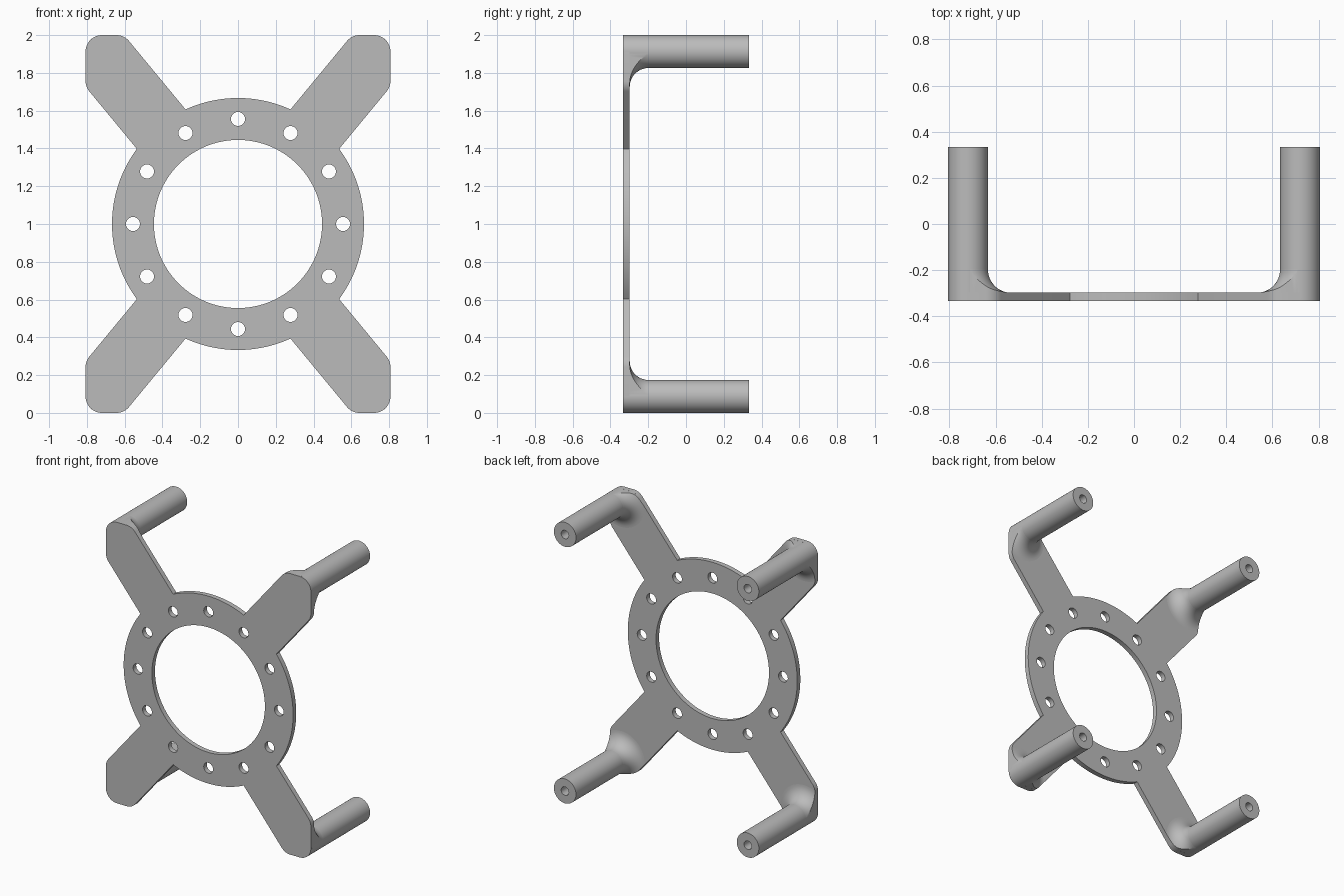
import bpy, bmesh
from math import pi, cos, sin, tan, radians
from mathutils import Matrix, Vector

if "Cube" in bpy.data.objects:
    bpy.data.objects.remove(bpy.data.objects["Cube"])

RING_R, BORE_R, BOLT_R, HOLE_R = 0.667, 0.445, 0.556, 0.037
POST_R, FILLET = 0.087, 0.1
FRONT, PLATE_BACK, BACK = -0.333, -0.298, 0.333
HALF_X, HALF_Z = 0.807, 1.0
ARM_A, ARM_B, SLOPE = radians(36.6), radians(65.4), 1.21
POST = Vector((HALF_X - POST_R, HALF_Z - POST_R))

grey = bpy.data.materials.new("plain grey")
grey.use_nodes = True
grey.diffuse_color = (0.5, 0.5, 0.5, 1)
grey.node_tree.nodes["Principled BSDF"].inputs["Base Color"].default_value = (0.5, 0.5, 0.5, 1)


def arc(r, a, b, n):
    return [Vector((r * cos(a + (b - a) * i / n), r * sin(a + (b - a) * i / n))) for i in range(n + 1)]


def rounded(prev, corner, nxt, r, n=10):
    """Points of a corner replaced by a tangent arc."""
    d1, d2 = (prev - corner).normalized(), (nxt - corner).normalized()
    half = d1.angle(d2) / 2
    centre = corner + (d1 + d2).normalized() * (r / sin(half))
    start = corner + d1 * (r / tan(half)) - centre
    turn = pi - 2 * half
    return [centre + Matrix.Rotation(turn * i / n, 2) @ start for i in range(n + 1)]


def arm_outline(inset=0.0):
    """Upper left arm, anticlockwise, with three rounded corners."""
    p, q = arc(RING_R, ARM_A, ARM_B, 1)
    x, z = HALF_X - inset, HALF_Z - inset
    low = Vector((x, p.y + (x - p.x) * SLOPE))
    tip = Vector((x, z))
    high = Vector((q.x + (z - q.y) / SLOPE, z))
    return ([p] + rounded(p, low, tip, POST_R) + rounded(low, tip, high, POST_R)
            + rounded(tip, high, q, POST_R) + [q])


def make_object(name, mesh):
    mesh.materials.clear()
    mesh.materials.append(grey)
    ob = bpy.data.objects.new(name, mesh)
    ob.location.z = 1
    bpy.context.collection.objects.link(ob)
    return ob


def prism(name, loops, y0, y1):
    """Flat outline with holes, extruded from y0 to y1."""
    cu = bpy.data.curves.new(name, 'CURVE')
    cu.dimensions, cu.fill_mode, cu.extrude = '2D', 'BOTH', (y1 - y0) / 2
    for loop in loops:
        s = cu.splines.new('POLY')
        s.points.add(len(loop) - 1)
        for pt, v in zip(s.points, loop):
            pt.co = (v.x, v.y, 0, 1)
        s.use_cyclic_u = True
    tmp = bpy.data.objects.new(name + " outline", cu)
    bpy.context.collection.objects.link(tmp)
    dg = bpy.context.evaluated_depsgraph_get()
    mesh = bpy.data.meshes.new_from_object(tmp.evaluated_get(dg))
    bpy.data.objects.remove(tmp)
    mesh.transform(Matrix.Translation((0, (y0 + y1) / 2, 0)) @ Matrix.Rotation(pi / 2, 4, 'X'))
    bm = bmesh.new()
    bm.from_mesh(mesh)
    bmesh.ops.remove_doubles(bm, verts=bm.verts, dist=1e-5)
    bmesh.ops.recalc_face_normals(bm, faces=bm.faces)
    bm.to_mesh(mesh)
    bm.free()
    return make_object(name, mesh)


def lathe(name, profile, closed):
    """Spin a (radius, y) profile about the post axis."""
    bm = bmesh.new()
    vs = [bm.verts.new((POST.x + r, y, POST.y)) for r, y in profile]
    pairs = list(zip(vs, vs[1:])) + ([(vs[-1], vs[0])] if closed else [])
    edges = [bm.edges.new(e) for e in pairs]
    bmesh.ops.spin(bm, geom=vs + edges, cent=(POST.x, 0, POST.y), axis=(0, 1, 0),
                   angle=2 * pi, steps=64, use_merge=False)
    bmesh.ops.remove_doubles(bm, verts=bm.verts, dist=1e-5)
    bmesh.ops.recalc_face_normals(bm, faces=bm.faces)
    mesh = bpy.data.meshes.new(name)
    bm.to_mesh(mesh)
    bm.free()
    return make_object(name, mesh)


def four_corners(ob):
    m = ob.modifiers.new("mirror", 'MIRROR')
    m.use_axis = (True, False, True)
    m.use_mirror_merge = False


def finish(ob):
    """Apply modifiers and smooth the curved surfaces."""
    bpy.ops.object.select_all(action='DESELECT')
    ob.select_set(True)
    bpy.context.view_layer.objects.active = ob
    bpy.ops.object.convert(target='MESH')
    bpy.ops.object.shade_smooth_by_angle(angle=radians(30))


# Plate: ring with four arms, bore and bolt holes
quarter = arc(RING_R, 0, ARM_A, 16)[:-1] + arm_outline() + arc(RING_R, ARM_B, pi / 2, 12)[1:]
outline = []
for sx, sz in ((1, 1), (-1, 1), (-1, -1), (1, -1)):
    part = [Vector((v.x * sx, v.y * sz)) for v in quarter]
    outline += (part if sx * sz > 0 else part[::-1])[:-1]
holes = [arc(BORE_R, 0, 2 * pi, 96)[:-1]]
for i in range(12):
    c = arc(BOLT_R, i * pi / 6, 0, 1)[0]
    holes.append([c + v for v in arc(HOLE_R, 0, 2 * pi, 24)[:-1]])
plate = prism("mounting_plate", [outline] + holes, FRONT, PLATE_BACK)
finish(plate)

# Posts with a blind screw hole in the back end
posts = lathe("posts", [(0, FRONT + 0.01), (POST_R, FRONT + 0.01), (POST_R, BACK),
                        (0.03, BACK), (0.03, BACK - 0.2), (0, BACK - 0.2)], False)
four_corners(posts)
finish(posts)

# Fillets blending posts into the arms, trimmed to the arm outline
reach = POST_R + FILLET
curve = [(reach - FILLET * sin(a), PLATE_BACK + FILLET * (1 - cos(a)))
         for a in (pi / 2 * i / 12 for i in range(13))]
base = PLATE_BACK - 0.003
fillets = lathe("post_fillets", [(0.06, base), (reach, base)] + curve
                + [(0.06, PLATE_BACK + FILLET)], True)
cutter = prism("fillet_trim", [arm_outline(0.0005)], FRONT, 0)
cutter.hide_render = True
trim = fillets.modifiers.new("trim", 'BOOLEAN')
trim.operation, trim.solver, trim.object = 'INTERSECT', 'EXACT', cutter
four_corners(fillets)
finish(fillets)
bpy.data.objects.remove(cutter)
